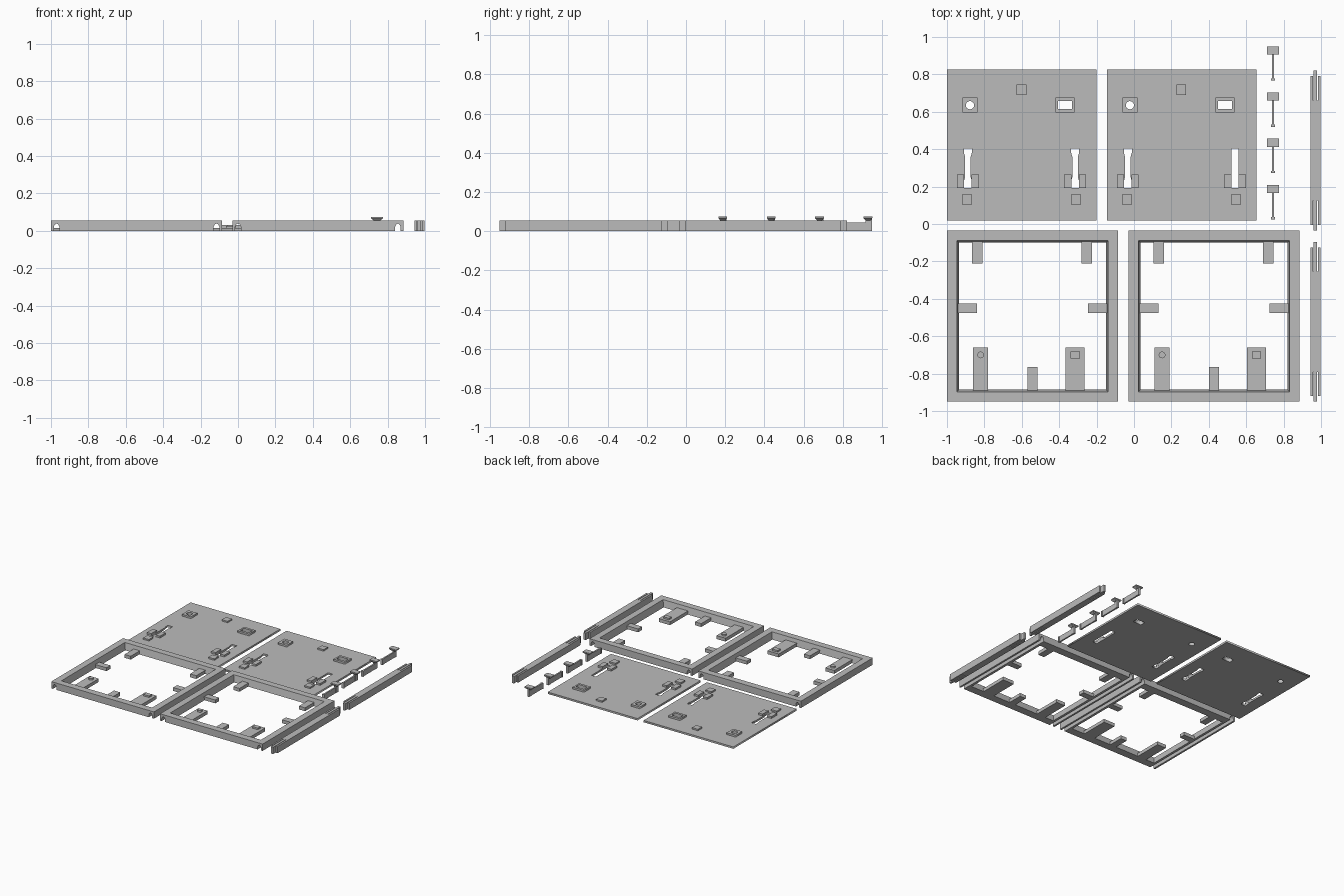
import bpy, bmesh, math

if "Cube" in bpy.data.objects:
    bpy.data.objects.remove(bpy.data.objects["Cube"])

grey = bpy.data.materials.new("light_grey")
grey.diffuse_color = (0.5, 0.5, 0.5, 1)
grey.use_nodes = True
grey.node_tree.nodes["Principled BSDF"].inputs["Base Color"].default_value = grey.diffuse_color


def add_mesh(name, me):
    me.materials.clear()
    me.materials.append(grey)
    ob = bpy.data.objects.new(name, me)
    bpy.context.collection.objects.link(ob)
    return ob


def from_rings(name, rings, closed_loop=False):
    """Join equal-sized vertex rings; cap the ends unless the rings close."""
    bm = bmesh.new()
    vs = [[bm.verts.new(p) for p in r] for r in rings]
    n, m = len(rings[0]), len(rings)
    for i in range(m if closed_loop else m - 1):
        a, b = vs[i], vs[(i + 1) % m]
        for j in range(n):
            k = (j + 1) % n
            bm.faces.new((a[j], a[k], b[k], b[j]))
    if not closed_loop:
        bm.faces.new(vs[0])
        bm.faces.new(vs[-1])
    bmesh.ops.recalc_face_normals(bm, faces=bm.faces)
    me = bpy.data.meshes.new(name)
    bm.to_mesh(me)
    bm.free()
    return add_mesh(name, me)


def rect(x0, x1, y0, y1):
    return [(x0, y0), (x1, y0), (x1, y1), (x0, y1)]


def circle(x, y, r, n=20):
    return [(x + r * math.cos(2 * math.pi * i / n), y + r * math.sin(2 * math.pi * i / n))
            for i in range(n)]


def prism(name, outline, z0, z1):
    return from_rings(name, [[(x, y, z) for x, y in outline] for z in (z0, z1)])


def box(name, x0, x1, y0, y1, z0, z1):
    return prism(name, rect(x0, x1, y0, y1), z0, z1)


def sheet(name, outlines, z0, z1):
    """Flat sheet: first outline is the border, the others are holes."""
    cu = bpy.data.curves.new(name, 'CURVE')
    cu.dimensions, cu.fill_mode = '2D', 'BOTH'
    cu.extrude = (z1 - z0) / 2
    for pts in outlines:
        sp = cu.splines.new('POLY')
        sp.points.add(len(pts) - 1)
        for p, (x, y) in zip(sp.points, pts):
            p.co = (x, y, 0, 1)
        sp.use_cyclic_u = True
    tmp = bpy.data.objects.new(name + "_curve", cu)
    bpy.context.collection.objects.link(tmp)
    dg = bpy.context.evaluated_depsgraph_get()
    me = bpy.data.meshes.new_from_object(tmp.evaluated_get(dg))
    bpy.data.objects.remove(tmp)
    for v in me.vertices:
        v.co.z += (z0 + z1) / 2
    return add_mesh(name, me)


def slot(cx, waist):
    """Key slot, narrowed in the middle when waist < 0.02."""
    w = 0.021 if waist < 0.02 else waist
    right = [(w, 0.193), (w, 0.23), (waist, 0.25), (waist, 0.36), (w, 0.38), (w, 0.405)]
    return [(cx + x, y) for x, y in right] + [(cx - x, y) for x, y in reversed(right)]


T, BOSS = 0.015, 0.03        # panel thickness, boss top
H = 0.055                    # frame height


def panel(x, last_waist):
    round_hole = circle(x + 0.123, 0.635, 0.022)
    square_hole = rect(x + 0.593, x + 0.669, 0.614, 0.657)
    slots = [(x + 0.112, 0.015), (x + 0.685, last_waist)]
    sheet("panel", [rect(x, x + 0.8, 0.02, 0.825), round_hole, square_hole]
          + [slot(*s) for s in slots], 0, T)
    # raised sockets around the holes
    sheet("round_socket", [rect(x + 0.083, x + 0.163, 0.595, 0.677), round_hole], T, BOSS)
    sheet("square_socket", [rect(x + 0.58, x + 0.682, 0.595, 0.677), square_hole], T, BOSS)
    # guide blocks either side of each slot
    for cx, waist in slots:
        for s in (-1, 1):
            a, b = sorted((cx + s * 0.02, cx + s * 0.058))
            box("slot_guide", a, b, 0.192, 0.264, T, BOSS)
    # small pads
    for px, py in ((0.398, 0.718), (0.107, 0.13), (0.69, 0.13)):
        box("pad", x + px - 0.026, x + px + 0.026, py - 0.027, py + 0.027, T, 0.027)


def frame(x):
    y, size = -0.95, 0.915

    def ring(inset, z):
        return [(px, py, z) for px, py in
                rect(x + inset, x + size - inset, y + inset, y + size - inset)]
    ob = from_rings("frame", [ring(0, 0), ring(0, H), ring(0.053, H), ring(0.065, 0)], True)
    # arched channels under the two long sides
    for cx in (x + 0.03, x + size - 0.03):
        arch = [(-0.015, -0.01), (0.015, -0.01), (0.015, 0.022), (0.009, 0.034),
                (0, 0.039), (-0.009, 0.034), (-0.015, 0.022)]
        cut = from_rings("channel_cutter", [[(cx + px, py, pz) for px, pz in arch]
                                            for py in (-1, 0)])
        cut.hide_render = True
        cut.hide_set(True)
        mod = ob.modifiers.new("channel", 'BOOLEAN')
        mod.operation, mod.object, mod.solver = 'DIFFERENCE', cut, 'EXACT'
    # bake the channels and drop the cutters
    dg = bpy.context.evaluated_depsgraph_get()
    me = bpy.data.meshes.new_from_object(ob.evaluated_get(dg))
    cutters = [m.object for m in ob.modifiers]
    ob.modifiers.clear()
    ob.data = me
    for c in cutters:
        bpy.data.objects.remove(c)
    # support tabs: x0, x1, y0, y1 relative to the frame's left side
    tabs = [(0.135, 0.19, -0.21, -0.09), (0.72, 0.775, -0.21, -0.09),
            (0.06, 0.16, -0.475, -0.425), (0.755, 0.855, -0.475, -0.425),
            (0.14, 0.22, -0.89, -0.66), (0.635, 0.735, -0.89, -0.66),
            (0.43, 0.485, -0.89, -0.765)]
    for a, b, c, d in tabs:
        box("support_tab", x + a, x + b, c, d, 0.0, 0.027)
    # locating pegs
    prism("round_peg", circle(x + 0.18, -0.7, 0.018), 0.027, 0.04)
    box("square_peg", x + 0.66, x + 0.71, -0.718, -0.682, 0.027, 0.04)


def clip(y):
    cx = 0.743
    box("clip_stem", cx - 0.006, cx + 0.006, y + 0.005, y + 0.18, 0, 0.045)
    box("clip_foot", cx - 0.01, cx + 0.01, y, y + 0.012, 0, 0.045)
    box("clip_neck", cx - 0.008, cx + 0.008, y + 0.15, y + 0.182, 0, 0.062)
    # flared head
    low = rect(cx - 0.016, cx + 0.016, y + 0.15, y + 0.175)
    top = rect(cx - 0.032, cx + 0.032, y + 0.14, y + 0.184)
    from_rings("clip_head", [[(px, py, 0.055) for px, py in low],
                             [(px, py, 0.066) for px, py in top],
                             [(px, py, 0.075) for px, py in top]])


def rail(y0, y1):
    # centre tongue sticks out past the two slotted side walls
    cx = 0.97
    x0, x1 = 0.943, 0.997
    box("rail_body", x0, x1, y0 + 0.16, y1 - 0.16, 0, H)
    box("rail_tongue", cx - 0.009, cx + 0.009, y0, y1, 0, H)
    for a, b in ((y0 + 0.03, y0 + 0.16), (y1 - 0.16, y1 - 0.03)):
        box("rail_side", x0, cx - 0.014, a, b, 0, H)
        box("rail_side", cx + 0.014, x1, a, b, 0, H)


panel(-1.0, 0.015)
panel(-0.145, 0.02)
frame(-1.0)
frame(-0.03)
for i in range(4):
    clip(0.025 + 0.247 * i)
rail(-0.035, 0.82)
rail(-0.95, -0.095)
